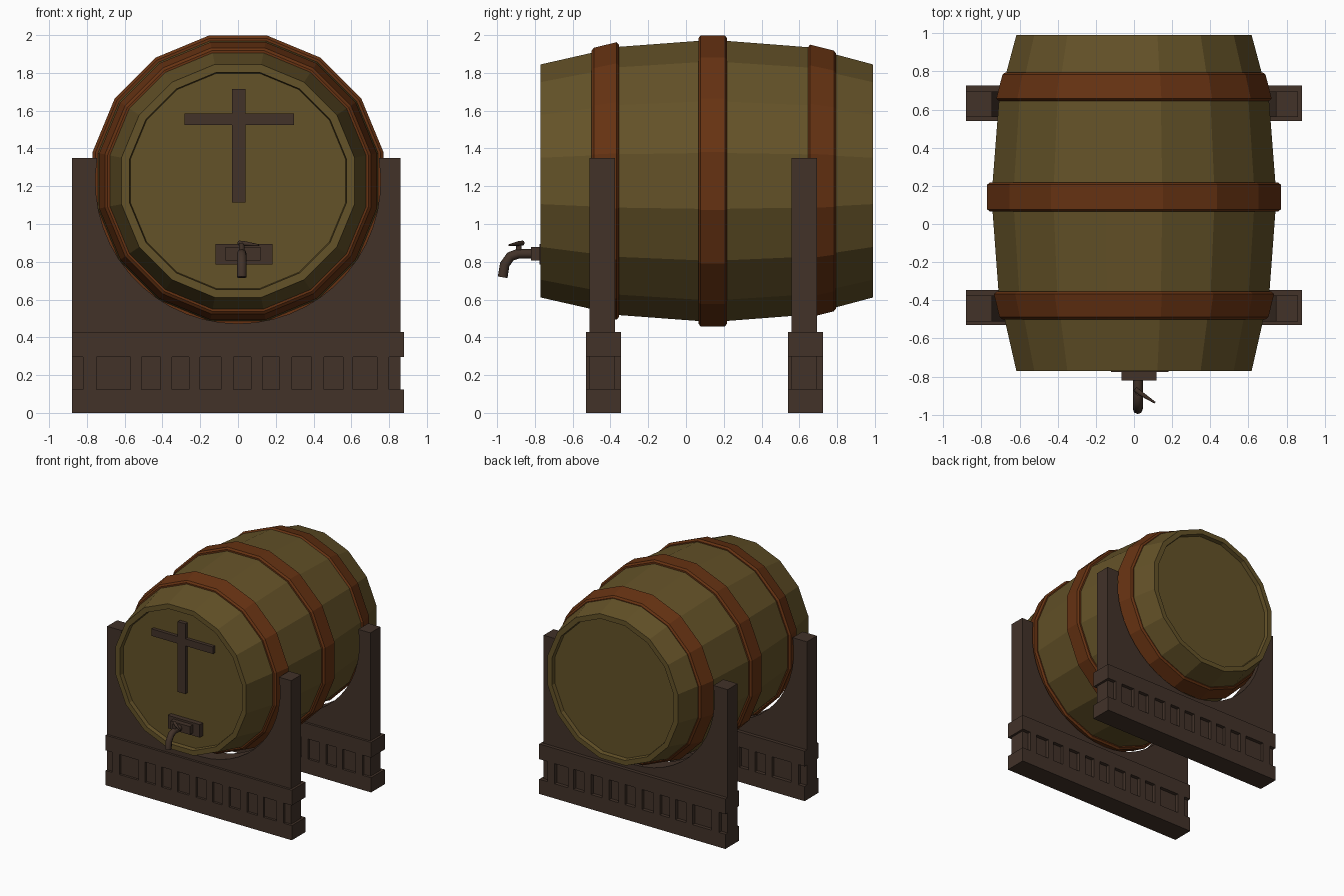
import bpy, bmesh, math
from mathutils import Vector

if "Cube" in bpy.data.objects:
    bpy.data.objects.remove(bpy.data.objects["Cube"])

AXIS_Z = 1.228     # height of the barrel axis
SIDES = 16


def material(name, rgb):
    m = bpy.data.materials.new(name)
    m.diffuse_color = (*rgb, 1)
    m.use_nodes = True
    m.node_tree.nodes["Principled BSDF"].inputs["Base Color"].default_value = m.diffuse_color
    return m


OAK = material("olive oak", (0.127, 0.084, 0.021))
RUST = material("rusty iron", (0.133, 0.032, 0.006))
DARK = material("dark wood", (0.054, 0.032, 0.022))


def finish(name, bm, mat):
    bmesh.ops.recalc_face_normals(bm, faces=bm.faces)
    me = bpy.data.meshes.new(name)
    bm.to_mesh(me)
    bm.free()
    me.materials.append(mat)
    ob = bpy.data.objects.new(name, me)
    bpy.context.collection.objects.link(ob)
    return ob


def lathe(name, profile, mat, closed):
    """Spin (y, flat radius) points round the barrel axis."""
    bm = bmesh.new()
    rings = []
    for y, flat in profile:
        r = flat / math.cos(math.pi / SIDES)
        rings.append([bm.verts.new((r * math.cos(a), y, AXIS_Z + r * math.sin(a)))
                      for a in ((i + 0.5) * math.tau / SIDES for i in range(SIDES))])
    pairs = list(zip(rings, rings[1:]))
    if closed:
        pairs.append((rings[-1], rings[0]))
    else:
        bm.faces.new(rings[0])
        bm.faces.new(rings[-1])
    for a, b in pairs:
        for i in range(SIDES):
            j = (i + 1) % SIDES
            bm.faces.new((a[i], a[j], b[j], b[i]))
    return finish(name, bm, mat)


def boxes(name, spans, mat):
    """One object made of boxes given as (x0, x1, y0, y1, z0, z1)."""
    bm = bmesh.new()
    for x0, x1, y0, y1, z0, z1 in spans:
        vs = bmesh.ops.create_cube(bm, size=1)["verts"]
        for v in vs:
            v.co = Vector((x1 if v.co.x > 0 else x0,
                           y1 if v.co.y > 0 else y0,
                           z1 if v.co.z > 0 else z0))
    return finish(name, bm, mat)


def tube(name, points, radii, mat):
    cu = bpy.data.curves.new(name, "CURVE")
    cu.dimensions = "3D"
    cu.bevel_depth = 1
    cu.bevel_resolution = 2
    cu.use_fill_caps = True
    sp = cu.splines.new("POLY")
    sp.points.add(len(points) - 1)
    for p, co, r in zip(sp.points, points, radii):
        p.co = (*co, 1)
        p.radius = r
    cu.materials.append(mat)
    ob = bpy.data.objects.new(name, cu)
    bpy.context.collection.objects.link(ob)
    bpy.ops.object.select_all(action="DESELECT")
    ob.select_set(True)
    bpy.context.view_layer.objects.active = ob
    bpy.ops.object.convert(target="MESH")


# Barrel with recessed heads
lathe("barrel", [(-0.735, 0.57), (-0.77, 0.575), (-0.77, 0.617), (-0.36, 0.71),
                 (0.07, 0.742), (0.21, 0.742), (0.65, 0.708), (0.99, 0.617),
                 (0.99, 0.575), (0.955, 0.57)], OAK, False)


# Iron hoops with chamfered edges
def hoop(name, y0, r0, y1, r1):
    c, d = 0.012, 0.015
    lathe(name, [(y0, r0 - 0.035), (y0, r0 - d), (y0 + c, r0),
                 (y1 - c, r1), (y1, r1 - d), (y1, r1 - 0.035)], RUST, True)


hoop("front_hoop", -0.50, 0.705, -0.355, 0.735)
hoop("middle_hoop", 0.065, 0.77, 0.218, 0.77)
hoop("back_hoop", 0.645, 0.722, 0.795, 0.690)


# Cradle boards with a round cut-out for the barrel
def cradle(name, y0, y1):
    top, r = 1.35, 0.755
    start = math.asin((top - AXIS_Z) / r)
    sweep = math.pi + 2 * start
    n = 28
    outline = [(-0.88, top), (-0.88, 0.02), (0.86, 0.02), (0.86, top)]
    for i in range(n + 1):
        a = start - sweep * i / n
        outline.append((r * math.cos(a), AXIS_Z + r * math.sin(a)))
    bm = bmesh.new()
    f = bm.faces.new([bm.verts.new((x, y0, z)) for x, z in outline])
    ext = bmesh.ops.extrude_face_region(bm, geom=[f])["geom"]
    bmesh.ops.translate(bm, vec=(0, y1 - y0, 0),
                        verts=[g for g in ext if isinstance(g, bmesh.types.BMVert)])
    finish(name, bm, DARK)


# Base rails with a row of spacer blocks between them
BLOCKS = [(-0.82, -0.75), (-0.57, -0.51), (-0.41, -0.35), (-0.26, -0.20),
          (-0.09, -0.025), (0.07, 0.13), (0.22, 0.285), (0.39, 0.455),
          (0.555, 0.61), (0.735, 0.80)]


def base(name, y0, y1):
    rails = [(-0.88, 0.88, y0, y1, 0, 0.125), (-0.88, 0.88, y0, y1, 0.297, 0.427)]
    boxes(name, rails + [(a, b, y0, y1, 0.125, 0.297) for a, b in BLOCKS], DARK)


for side, shift in (("front", 0), ("back", 1.07)):
    cradle(side + "_cradle", -0.51 + shift, -0.375 + shift)
    base(side + "_base", -0.53 + shift, -0.345 + shift)

# Cross-shaped trim on the front head
boxes("cross_upright", [(-0.033, 0.039, -0.767, -0.73, 1.115, 1.715)], DARK)
boxes("cross_bar", [(-0.283, 0.297, -0.764, -0.73, 1.525, 1.585)], DARK)

# Tap: stepped plate, bent spout, stem and lever
boxes("tap_plate", [(-0.12, 0.182, -0.777, -0.73, 0.785, 0.895),
                    (-0.065, 0.118, -0.82, -0.77, 0.808, 0.878)], DARK)
tube("tap_spout", [(0.02, -0.81, 0.842), (0.02, -0.89, 0.842), (0.02, -0.93, 0.828),
                   (0.02, -0.96, 0.785), (0.02, -0.971, 0.718)], [0.026] * 5, DARK)
tube("tap_stem", [(0.02, -0.885, 0.85), (0.02, -0.885, 0.90)], [0.015, 0.015], DARK)
tube("tap_lever", [(0.005, -0.865, 0.899), (0.03, -0.885, 0.897), (0.11, -0.937, 0.888)],
     [0.013, 0.013, 0.005], DARK)
